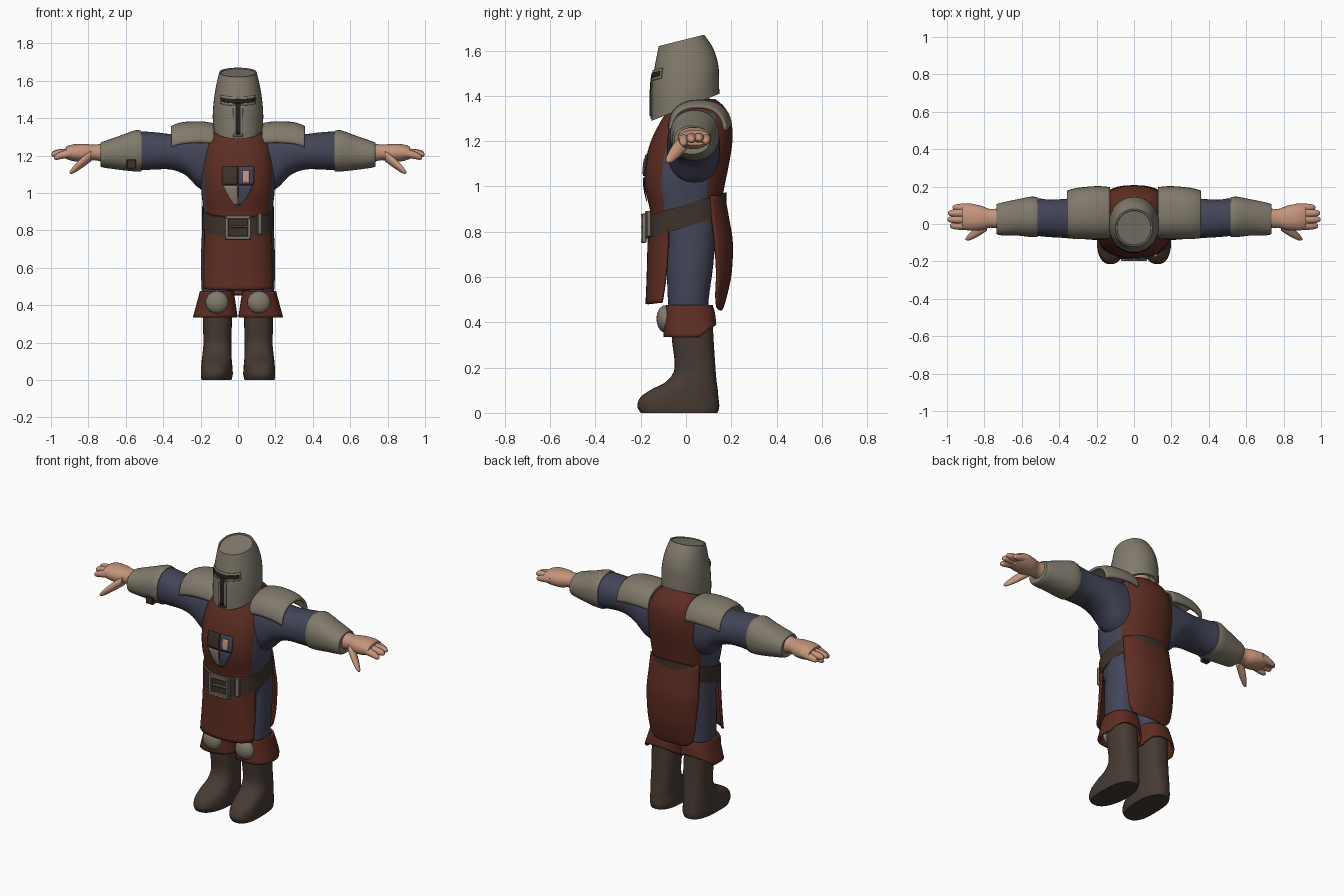
import bpy, bmesh
from math import sin, cos, pi, radians
from mathutils import Vector, Matrix

cube = bpy.data.objects.get("Cube")
if cube:
    bpy.data.objects.remove(cube, do_unlink=True)


def material(name, rgb):
    m = bpy.data.materials.new(name)
    m.use_nodes = True
    col = (*rgb, 1)
    m.diffuse_color = col
    bsdf = next(n for n in m.node_tree.nodes if n.type == "BSDF_PRINCIPLED")
    bsdf.inputs["Base Color"].default_value = col
    bsdf.inputs["Roughness"].default_value = 0.8
    return m


STEEL = material("steel", (.22, .195, .15))
RED = material("red_cloth", (.11, .026, .016))
BLUE = material("blue_cloth", (.056, .06, .098))
BOOT = material("boot_leather", (.062, .043, .033))
BELT = material("belt_leather", (.048, .032, .024))
SKIN = material("skin", (.56, .30, .20))
DARK = material("dark_slit", (.02, .013, .011))


def finish(name, bm, mats, thick=0, angle=45):
    me = bpy.data.meshes.new(name)
    bmesh.ops.recalc_face_normals(bm, faces=bm.faces)
    bm.to_mesh(me)
    bm.free()
    for m in mats:
        me.materials.append(m)
    me.shade_smooth()
    me.set_sharp_from_angle(angle=radians(angle))
    ob = bpy.data.objects.new(name, me)
    bpy.context.collection.objects.link(ob)
    if thick:
        mod = ob.modifiers.new("thickness", "SOLIDIFY")
        mod.thickness, mod.offset = thick, 0
    return ob


def smooth(rows, k=4):
    """Catmull-Rom interpolation of section rows."""
    out = []
    for i in range(len(rows) - 1):
        p = [rows[max(0, min(len(rows) - 1, i + d))] for d in (-1, 0, 1, 2)]
        for s in range(k):
            u = s / k
            out.append(tuple(b + .5 * u * (c - a + u * (2 * a - 5 * b + 4 * c - d + u * (3 * (b - c) + d - a)))
                             for a, b, c, d in zip(*p)))
    return out + [rows[-1]]


def section(axis, row, p=2, n=40, arc=None):
    """Superellipse across an axis; row = position, then two min/max pairs."""
    t, a0, a1, b0, b1 = row[:5]
    pts = []
    for i in range(n if arc is None else n + 1):
        th = 2 * pi * i / n if arc is None else radians(arc[0] + (arc[1] - arc[0]) * i / n)
        c, s = cos(th), sin(th)
        a = (a0 + a1) / 2 + (a1 - a0) / 2 * (abs(c) ** (2 / p)) * (1 if c > 0 else -1)
        b = (b0 + b1) / 2 + (b1 - b0) / 2 * (abs(s) ** (2 / p)) * (1 if s > 0 else -1)
        pts.append(Vector((a, b, t)) if axis == "z" else Vector((t, a, b)))
    return pts


def skin_rings(name, rings, mats, closed=True, cap=True, thick=0, rule=None, warp=None, pair=False):
    """Join rings of points into a surface, on both sides if it is a pair."""
    mats = mats if isinstance(mats, list) else [mats]
    for side in ((1, -1) if pair else (1,)):
        bm = bmesh.new()
        vs = []
        for ring in rings:
            ring = [warp(v.copy()) if warp else v for v in ring]
            vs.append([bm.verts.new((v.x * side, v.y, v.z)) for v in ring])
        n = len(vs[0])
        for lo, hi in zip(vs, vs[1:]):
            for j in range(n if closed else n - 1):
                k = (j + 1) % n
                f = bm.faces.new((lo[j], lo[k], hi[k], hi[j]))
                if rule:
                    f.material_index = rule((j + .5) / n * 2 * pi, f.calc_center_median())
        if cap and closed:
            bm.faces.new(vs[0])
            bm.faces.new(vs[-1])
        prefix = ("left_" if side > 0 else "right_") if pair else ""
        finish(prefix + name, bm, mats, thick)


def box(name, loc, size, mat, turn=0):
    bm = bmesh.new()
    bmesh.ops.create_cube(bm, size=1, matrix=Matrix.Translation(loc) @ Matrix.Rotation(turn, 4, "Z")
                          @ Matrix.Diagonal((*size, 1)))
    bmesh.ops.bevel(bm, geom=bm.edges[:], offset=.004, segments=1, affect="EDGES")
    finish(name, bm, [mat], angle=30)


# Torso with red tabard front and back, blue flanks
TORSO = smooth([(.72, -.18, .18, -.11, .14), (.8, -.185, .185, -.145, .16), (.9, -.185, .185, -.16, .155),
                (1.0, -.195, .195, -.182, .17), (1.1, -.2, .2, -.18, .19), (1.2, -.195, .195, -.155, .205),
                (1.29, -.175, .175, -.11, .2), (1.35, -.135, .135, -.07, .17), (1.385, -.09, .09, -.04, .13)])


def torso_rule(th, c):
    if c.z < .84:
        return 1
    return 0 if c.z > 1.33 or sin(th) < -.45 or sin(th) > .5 else 1


skin_rings("torso", [section("z", r, 2.5, 48) for r in TORSO], [RED, BLUE], rule=torso_rule)
skin_rings("neck", [section("z", r) for r in [(1.3, -.08, .08, -.06, .11), (1.46, -.08, .08, -.07, .1)]], SKIN)

# Hanging tabard flaps
front = smooth([(.87, -.188, .188, -.16, .19), (.75, -.19, .19, -.163, .19), (.6, -.193, .193, -.167, .16),
                (.48, -.193, .193, -.172, .1)])
skin_rings("front_flap", [section("z", r, 2.6, 24, (205, 335)) for r in front], RED, False, thick=.014,
           warp=lambda v: v + Vector((0, 0, .12 * (v.y + .17))))
back = smooth([(.96, -.185, .185, -.15, .165, 58), (.85, -.19, .19, -.15, .185, 60), (.75, -.195, .195, -.15, .2, 60),
               (.62, -.19, .19, -.13, .195, 56), (.52, -.185, .185, -.11, .175, 50), (.47, -.18, .18, -.1, .16, 38),
               (.455, -.18, .18, -.1, .152, 22)])
skin_rings("back_flap", [section("z", r, 2.6, 24, (90 - r[5], 90 + r[5])) for r in back], RED, False, thick=.014)

# Belt, tilted down to the front
belt = [(z, -.192 + i, .192 - i, -.178 + i, .178 - i)
        for z, i in ((.77, .03), (.77, 0), (.87, 0), (.87, .03))]
skin_rings("belt", [section("z", r, 2.5, 48) for r in belt], BELT, cap=False,
           warp=lambda v: v + Vector((0, 0, .3 * (v.y + .17))))
for s in (-1, 1):
    box("buckle_side", (s * .06, -.186, .815), (.02, .022, .13), STEEL)
    box("buckle_bar", (0, -.188, .815 + s * .055), (.13, .022, .02), STEEL)
box("buckle_prong", (.01, -.19, .82), (.1, .016, .014), STEEL)
box("belt_loop", (.115, -.168, .835), (.025, .022, .115), STEEL, .35)


# Quartered shield on the chest, as thin plates following the cloth
def chest_y(x, z):
    lo, hi = next((a, b) for a, b in zip(TORSO, TORSO[1:]) if a[0] <= z <= b[0])
    u = (z - lo[0]) / (hi[0] - lo[0])
    rx, y0, y1 = (lo[i] + (hi[i] - lo[i]) * u for i in (2, 3, 4))
    return (y0 + y1) / 2 - (y1 - y0) / 2 * (1 - abs(x / rx) ** 2.5) ** .4


def chest_plate(name, x0, x1, z0, z1, mat, width, lift=.005):
    rings = []
    for i in range(9):
        z = z0 + (z1 - z0) * i / 8
        w = width(z)
        xs = [(x0 + (x1 - x0) * j / 6) * w for j in range(7)]
        rings.append([Vector((x, chest_y(x, z) - lift, z)) for x in xs])
    skin_rings(name, rings, mat, False, thick=.004)


def taper(z):
    return min(1, max(.02, (z - .93) / .12) ** .6)


for label, x0, x1, z0, z1, mat in (("upper_right", -.085, -.004, 1.045, 1.14, BELT), ("upper_left", .004, .085, 1.045, 1.14, BLUE),
                                   ("lower_right", -.085, -.004, .935, 1.04, STEEL), ("lower_left", .004, .085, .935, 1.04, BLUE)):
    chest_plate("shield_" + label, x0, x1, z0, z1, mat, taper)
chest_plate("shield_spot", .025, .06, 1.055, 1.12, SKIN, lambda z: 1, .008)

# Great helm with tilted crown and rim; sixth value is the tilt
HELM = smooth([(1.35, -.133, .133, -.152, .147, .4), (1.42, -.135, .135, -.152, .146, .35), (1.5, -.129, .129, -.15, .142, .28),
               (1.58, -.116, .116, -.135, .12, .25), (1.65, -.1, .1, -.12, .08, .25)])


def helm_ring(row, grow=0, **kw):
    t, a0, a1, b0, b1, tilt = row
    ring = section("z", (t, a0 - grow, a1 + grow, b0 - grow, b1 + grow), 2.1, **kw)
    return [v + Vector((0, 0, tilt * v.y)) for v in ring]


def helm_at(z):
    lo, hi = next((a, b) for a, b in zip(HELM, HELM[1:]) if a[0] <= z <= b[0])
    u = (z - lo[0]) / (hi[0] - lo[0])
    return tuple(a + (b - a) * u for a, b in zip(lo, hi))


inner = [helm_ring(HELM[i], -.012) for i in (8, 4, 0)]
lid = [helm_ring(HELM[-1], -.008), [v - Vector((0, 0, .005)) for v in helm_ring(HELM[-1], -.01)]]
skin_rings("helm", inner + [helm_ring(r) for r in HELM] + lid, STEEL)
for label, mat, z0, z1, half, grow in (("brow_trim", STEEL, 1.508, 1.55, 46, .003), ("nose_trim", STEEL, 1.36, 1.515, 10, .003),
                                       ("eye_slit", DARK, 1.52, 1.54, 42, .006), ("nose_slit", DARK, 1.372, 1.525, 5, .006)):
    rings = [helm_ring(helm_at(z0 + (z1 - z0) * i / 6), grow, n=16, arc=(270 - half, 270 + half)) for i in range(7)]
    skin_rings(label, rings, mat, False, thick=.005)

# Arms: sleeve, shoulder plate, forearm guard


def limb(name, axis, rows, mat, p=2.2, **kw):
    skin_rings(name, [section(axis, r, p) for r in smooth(rows)], mat, pair=True, **kw)


limb("sleeve", "x", [(.1, -.08, .15, 1.0, 1.33), (.2, -.085, .15, 1.02, 1.335), (.28, -.08, .145, 1.095, 1.32),
                     (.36, -.075, .135, 1.125, 1.315), (.45, -.07, .13, 1.125, 1.325), (.53, -.062, .138, 1.122, 1.325),
                     (.6, -.05, .12, 1.14, 1.29)], BLUE)
plate = smooth([(.13, -.07, .19, 1.13, 1.365), (.2, -.072, .195, 1.13, 1.375), (.3, -.072, .186, 1.12, 1.37),
                (.355, -.07, .172, 1.11, 1.35)])
skin_rings("shoulder_plate", [section("x", r, 2.4, 24, (5, 175)) for r in plate], STEEL, False, thick=.016, pair=True)
limb("forearm_guard", "x", [(.515, -.068, .143, 1.115, 1.332), (.55, -.07, .146, 1.115, 1.335), (.62, -.062, .133, 1.122, 1.31),
                            (.715, -.06, .113, 1.135, 1.277), (.735, -.052, .105, 1.143, 1.268)], STEEL)
box("forearm_buckle", (-.57, -.045, 1.155), (.05, .04, .05), BELT)

# Hands: palm, four fingers and thumb
limb("palm", "x", [(.72, -.025, .085, 1.165, 1.265), (.77, -.02, .08, 1.175, 1.258), (.82, -.033, .098, 1.165, 1.262),
                   (.88, -.035, .108, 1.17, 1.26), (.92, -.028, .105, 1.182, 1.248)], SKIN)


def digit(name, pts):
    limb(name, "x", [(x, y - r, y + r, z - r, z + r) for x, y, z, r in pts], SKIN, 2)


for label, y, tip, drop in (("index", -.01, .985, .02), ("middle", .024, .998, .005),
                            ("ring", .058, .995, .0), ("little", .088, .97, .012)):
    digit(label + "_finger", [(.87, y, 1.216, .023), (tip - .05, y, 1.214 - drop / 2, .021),
                              (tip - .012, y, 1.212 - drop, .015), (tip, y, 1.21 - drop, .005)])
digit("thumb", [(.785, -.005, 1.2, .03), (.83, -.035, 1.165, .029), (.87, -.062, 1.132, .022),
                (.89, -.075, 1.116, .014), (.9, -.08, 1.11, .004)])

# Legs: trousers, boots, cuffs and knee plates
limb("trouser_leg", "z", [(.4, .04, .185, -.07, .1), (.5, .015, .195, -.08, .1), (.65, .002, .198, -.085, .12),
                          (.88, .0, .188, -.09, .14)], BLUE)
limb("boot", "z", [(0, .035, .195, -.2, .14), (.03, .028, .198, -.215, .147), (.07, .03, .197, -.2, .143),
                   (.105, .033, .194, -.15, .14), (.14, .035, .19, -.085, .135), (.2, .035, .185, -.05, .13),
                   (.32, .033, .188, -.062, .122), (.45, .035, .19, -.07, .115)], BOOT, 2.4,
     warp=lambda v: v + Vector((.08 * max(0, -.05 - v.y), 0, 0)))
limb("boot_cuff", "z", [(.475, .03, .198, -.083, .112), (.42, .02, .212, -.09, .122), (.335, .008, .235, -.094, .128)],
     RED, 2.5, cap=False, thick=.012, warp=lambda v: v + Vector((0, 0, .8 * max(0, v.y - .06) * (.475 - v.z) / .14)))
for side, s in (("left", 1), ("right", -1)):
    bm = bmesh.new()
    bmesh.ops.create_uvsphere(bm, u_segments=24, v_segments=14, radius=1,
                              matrix=Matrix.Translation((s * .112, -.092, .415)) @ Matrix.Diagonal((.062, .038, .06, 1)))
    finish(side + "_knee_plate", bm, [STEEL])
